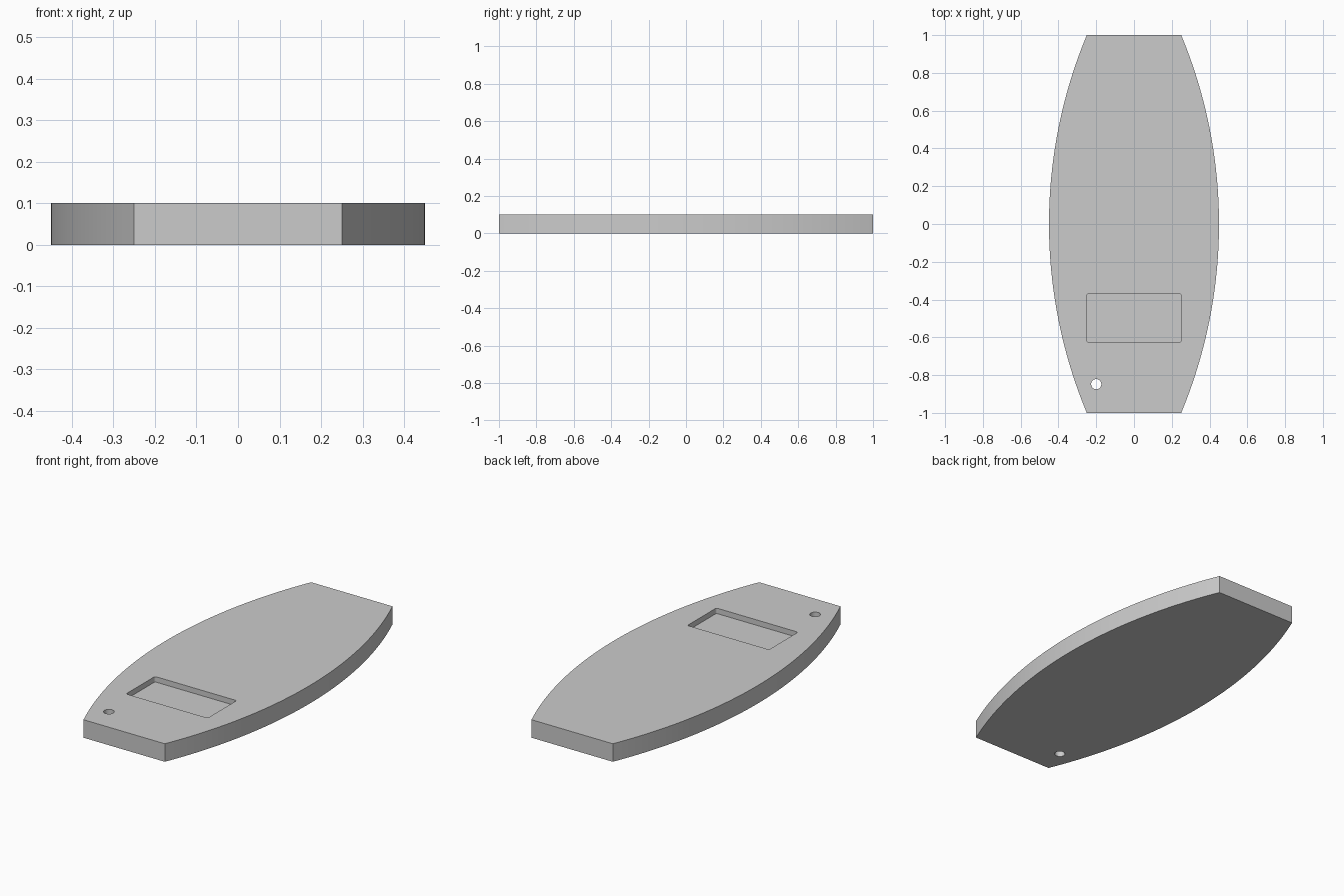
import bpy, bmesh, math

if "Cube" in bpy.data.objects:
    bpy.data.objects.remove(bpy.data.objects["Cube"])


def prism(name, outline, z0, z1):
    """Extrude a counter-clockwise outline between two heights."""
    bm = bmesh.new()
    base = bm.faces.new([bm.verts.new((x, y, z0)) for x, y in outline])
    top = bmesh.ops.extrude_face_region(bm, geom=[base], use_keep_orig=True)
    for v in top["geom"]:
        if isinstance(v, bmesh.types.BMVert):
            v.co.z = z1
    bmesh.ops.recalc_face_normals(bm, faces=bm.faces)
    mesh = bpy.data.meshes.new(name)
    bm.to_mesh(mesh)
    bm.free()
    obj = bpy.data.objects.new(name, mesh)
    bpy.context.collection.objects.link(obj)
    return obj


def arc(cx, cy, r, a0, a1, n):
    return [(cx + r * math.cos(a0 + (a1 - a0) * i / n),
             cy + r * math.sin(a0 + (a1 - a0) * i / n)) for i in range(n + 1)]


# Board: two mirrored shallow arcs joined by straight ends
R = 2.6
half = math.asin(1 / R)
right = arc(0.45 - R, 0, R, -half, half, 48)
board = prism("board", right + [(-x, -y) for x, y in right], 0, 0.1)

# Pocket cutter: rectangle with small rounded corners
px, py, r, cy = 0.251, 0.127, 0.01, -0.498
pocket_outline = []
for i, (sx, sy) in enumerate([(1, 1), (-1, 1), (-1, -1), (1, -1)]):
    a = i * math.pi / 2
    pocket_outline += arc(sx * (px - r), cy + sy * (py - r), r, a, a + math.pi / 2, 6)
pocket = prism("pocket_cutter", pocket_outline, 0.07, 0.2)

# Hole cutter: goes right through near one front corner
hole = prism("hole_cutter", arc(-0.2, -0.848, 0.027, 0, 2 * math.pi, 40)[:-1], -0.1, 0.2)

# Cut the board, then remove the helpers
bpy.context.view_layer.objects.active = board
board.select_set(True)
for cutter in (pocket, hole):
    cutter.hide_render = True
    mod = board.modifiers.new(cutter.name, 'BOOLEAN')
    mod.operation = 'DIFFERENCE'
    mod.solver = 'EXACT'
    mod.object = cutter
    bpy.ops.object.modifier_apply(modifier=mod.name)
    bpy.data.objects.remove(cutter)

bpy.ops.object.shade_smooth_by_angle(angle=math.radians(20))
